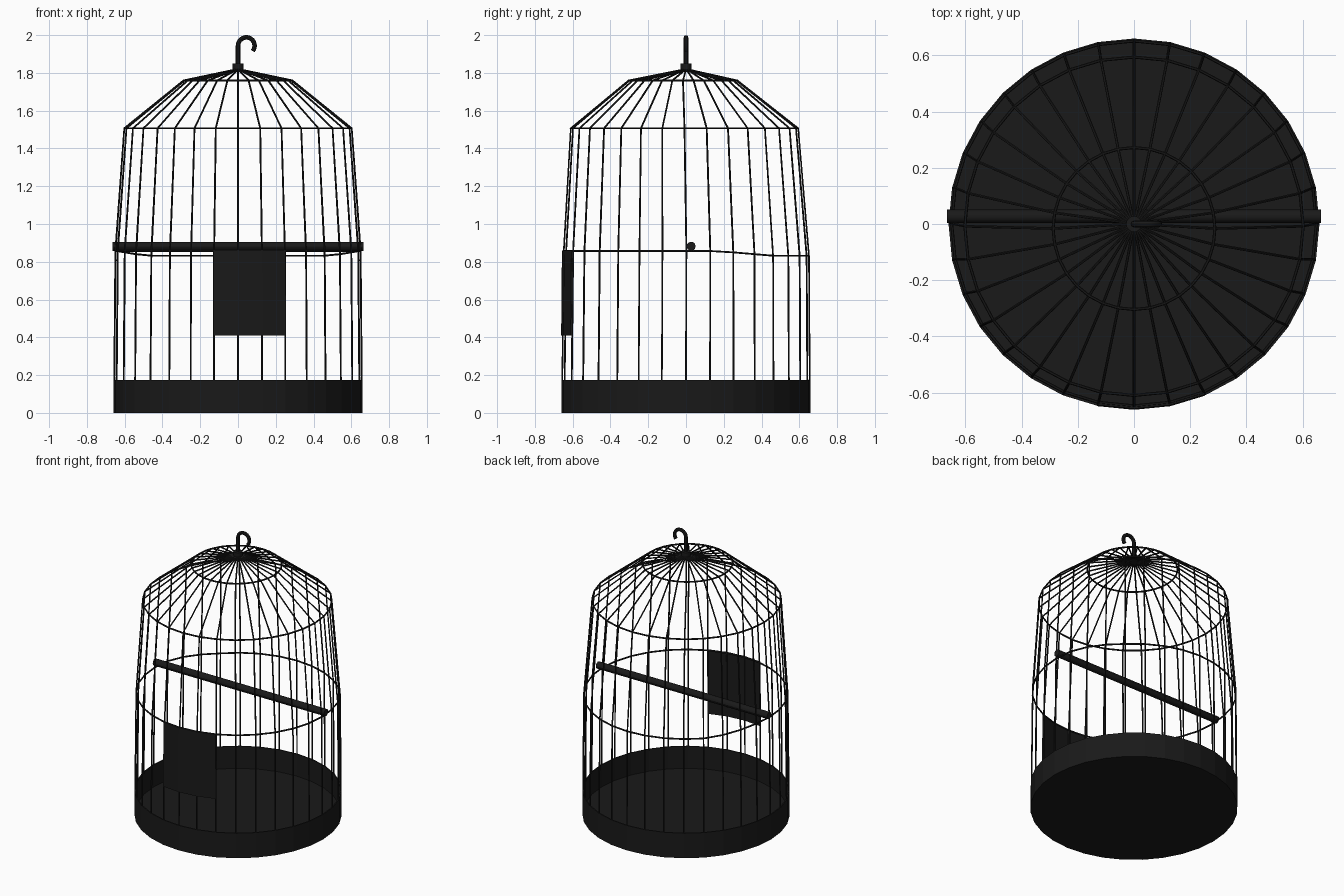
import bpy, bmesh
from math import sin, cos, pi, radians

if "Cube" in bpy.data.objects:
    bpy.data.objects.remove(bpy.data.objects["Cube"])

N = 32  # bars around the cage

black = bpy.data.materials.new("black_metal")
black.diffuse_color = (0.01, 0.01, 0.01, 1)
black.use_nodes = True
black.node_tree.nodes["Principled BSDF"].inputs["Base Color"].default_value = black.diffuse_color


def finish(ob, smooth=False):
    ob.data.materials.append(black)
    if smooth:
        bpy.ops.object.select_all(action='DESELECT')
        ob.select_set(True)
        bpy.context.view_layer.objects.active = ob
        bpy.ops.object.shade_smooth_by_angle()


def mesh_object(name, verts, faces):
    me = bpy.data.meshes.new(name)
    me.from_pydata(verts, [], faces)
    bm = bmesh.new()
    bm.from_mesh(me)
    bmesh.ops.recalc_face_normals(bm, faces=bm.faces)
    bm.to_mesh(me)
    bm.free()
    ob = bpy.data.objects.new(name, me)
    bpy.context.collection.objects.link(ob)
    return ob


def tubes(name, paths, radius, closed=False, res=1):
    """Round wires along straight-segment paths, turned into one mesh."""
    cu = bpy.data.curves.new(name, 'CURVE')
    cu.dimensions = '3D'
    cu.bevel_depth = radius
    cu.bevel_resolution = res
    cu.use_fill_caps = True
    for path in paths:
        sp = cu.splines.new('POLY')
        sp.points.add(len(path) - 1)
        for p, co in zip(sp.points, path):
            p.co = (*co, 1)
        sp.use_cyclic_u = closed
    ob = bpy.data.objects.new(name, cu)
    bpy.context.collection.objects.link(ob)
    bpy.ops.object.select_all(action='DESELECT')
    ob.select_set(True)
    bpy.context.view_layer.objects.active = ob
    bpy.ops.object.convert(target='MESH')
    ob = bpy.context.object
    finish(ob, True)
    return ob


def level(r, z, cy):
    return lambda a: (r * cos(a), r * sin(a) + cy, z)


def middle(a):
    # the middle hoop sags towards the back
    t = min(max((sin(a) - 0.25) / 0.46, 0), 1)
    return (0.649 * cos(a), 0.649 * sin(a) + 0.002, 0.857 - 0.025 * t)


bottom = level(0.655, 0.165, 0)
shoulder = level(0.602, 1.507, -0.008)
crown = level(0.288, 1.76, -0.016)
apex = level(0.012, 1.818, 0)
angles = [2 * pi * i / N for i in range(N)]

# bars and hoops
tubes("cage_bars", [[f(a) for f in (bottom, middle, shoulder, crown, apex)] for a in angles], 0.005)
for name, f in (("middle_hoop", middle), ("shoulder_hoop", shoulder), ("crown_hoop", crown)):
    tubes(name, [[f(a) for a in angles]], 0.0055, closed=True)

# tray: thin-walled open dish
rows = [(0.66, 0), (0.66, 0.175), (0.652, 0.175), (0.652, 0.02)]
verts = [(r * cos(a), r * sin(a), z) for r, z in rows for a in angles]
faces = [(k * N + i, k * N + (i + 1) % N, (k + 1) * N + (i + 1) % N, (k + 1) * N + i)
         for k in range(3) for i in range(N)]
faces += [tuple(range(N)), tuple(range(3 * N, 4 * N))]
finish(mesh_object("tray", verts, faces))

# door: curved panel spanning three bar gaps
door_angles = [radians(-90 + 11.25 * k) for k in (-1, 0, 1, 2)]
verts = [(r * cos(a), r * sin(a), z) for r, z in ((0.656, 0.41), (0.652, 0.86)) for a in door_angles]
door = mesh_object("door", verts, [(i, i + 1, i + 5, i + 4) for i in range(3)])
mod = door.modifiers.new("thickness", 'SOLIDIFY')
mod.thickness = 0.01
mod.offset = 0
finish(door)

# perch
bpy.ops.mesh.primitive_cylinder_add(vertices=12, radius=0.024, depth=1.33,
                                    location=(0, 0.027, 0.882), rotation=(0, pi / 2, 0))
perch = bpy.context.object
perch.name = "perch"
finish(perch, True)

# collar and hanging hook
bpy.ops.mesh.primitive_cylinder_add(vertices=16, radius=0.028, depth=0.045, location=(0, 0, 1.827))
collar = bpy.context.object
collar.name = "collar"
finish(collar, True)
arc = [radians(180 - 220 * i / 16) for i in range(17)]
hook = [(0, 0, 1.84)] + [(0.044 + 0.044 * cos(t), 0, 1.944 + 0.044 * sin(t)) for t in arc]
tubes("hook", [hook], 0.012, res=2)
